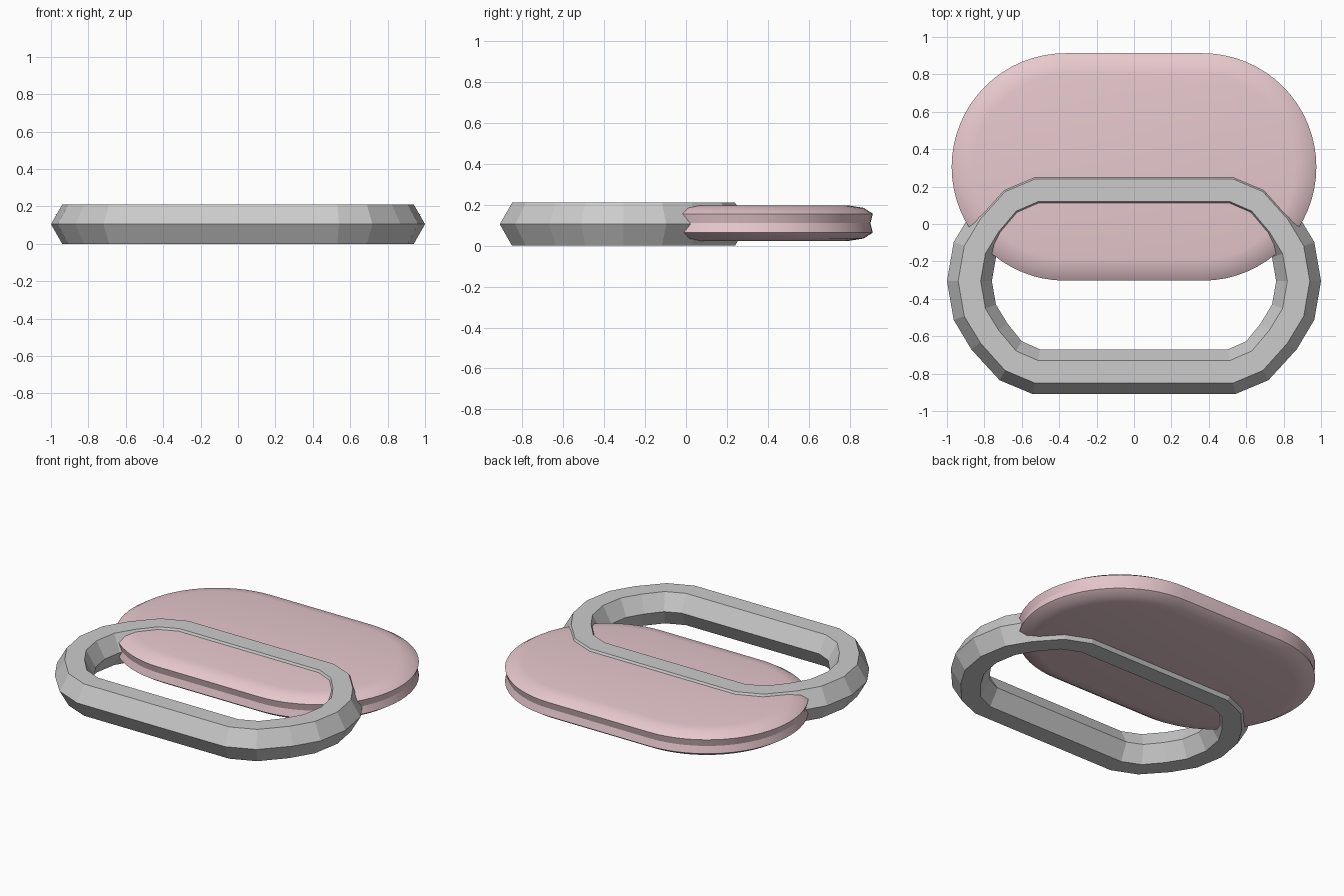
import bpy, bmesh, math

if "Cube" in bpy.data.objects:
    bpy.data.objects.remove(bpy.data.objects["Cube"])


def loft(name, loops, closed):
    """Join equal-length loops of points; closed = wrap around, else cap both ends."""
    bm = bmesh.new()
    rings = [[bm.verts.new(p) for p in loop] for loop in loops]
    n = len(rings[0])
    for k in range(len(rings) if closed else len(rings) - 1):
        a, b = rings[k], rings[(k + 1) % len(rings)]
        for i in range(n):
            j = (i + 1) % n
            bm.faces.new((a[i], a[j], b[j], b[i]))
    if not closed:
        bm.faces.new(rings[0])
        bm.faces.new(rings[-1])
    bmesh.ops.recalc_face_normals(bm, faces=bm.faces)
    mesh = bpy.data.meshes.new(name)
    bm.to_mesh(mesh)
    bm.free()
    obj = bpy.data.objects.new(name, mesh)
    bpy.context.collection.objects.link(obj)
    return obj


def mirror_quarter(q):
    """Mirror a quarter outline (top to right side) into a full loop."""
    half = q + [(x, -y) for x, y in q[-2::-1]]
    return half + [(-x, y) for x, y in half[::-1]]


# Metal ring: hexagonal section swept around a rounded oblong
outer = mirror_quarter([(.54, .605), (.719, .53), (.87, .365), (.964, .208), (1, 0)])
inner = mirror_quarter([(.503, .365), (.60, .322), (.676, .228), (.738, .126), (.76, 0)])
section = [(1, .105), (.75, .21), (.25, .21), (0, .105), (.25, 0), (.75, 0)]
loops = [[(i[0] + (o[0] - i[0]) * t, i[1] + (o[1] - i[1]) * t - .305, z)
          for o, i in zip(outer, inner)] for t, z in section]
loft("ring", loops, True)

# Flat oblong pad with rounded rims and a shallow seam
STEPS = 16


def stadium(inset, z):
    r = .608 - inset
    arc = [math.pi / 2 * k / STEPS for k in range(STEPS + 1)]
    q = [(.367 + r * math.sin(a), r * math.cos(a)) for a in arc]
    return [(x, y + .305, z) for x, y in mirror_quarter(q)]


rim = [(.115, .024), (.045, .035), (0, .064), (.012, .11),
       (0, .156), (.045, .185), (.115, .196)]
pad = loft("pad", [stadium(i, z) for i, z in rim], False)
pink = bpy.data.materials.new("pink")
pink.diffuse_color = (.80, .58, .61, .85)
pink.use_nodes = True
pink.node_tree.nodes["Principled BSDF"].inputs["Base Color"].default_value = pink.diffuse_color
pad.data.materials.append(pink)
bpy.context.view_layer.objects.active = pad
pad.select_set(True)
bpy.ops.object.shade_smooth_by_angle(angle=math.radians(25))
